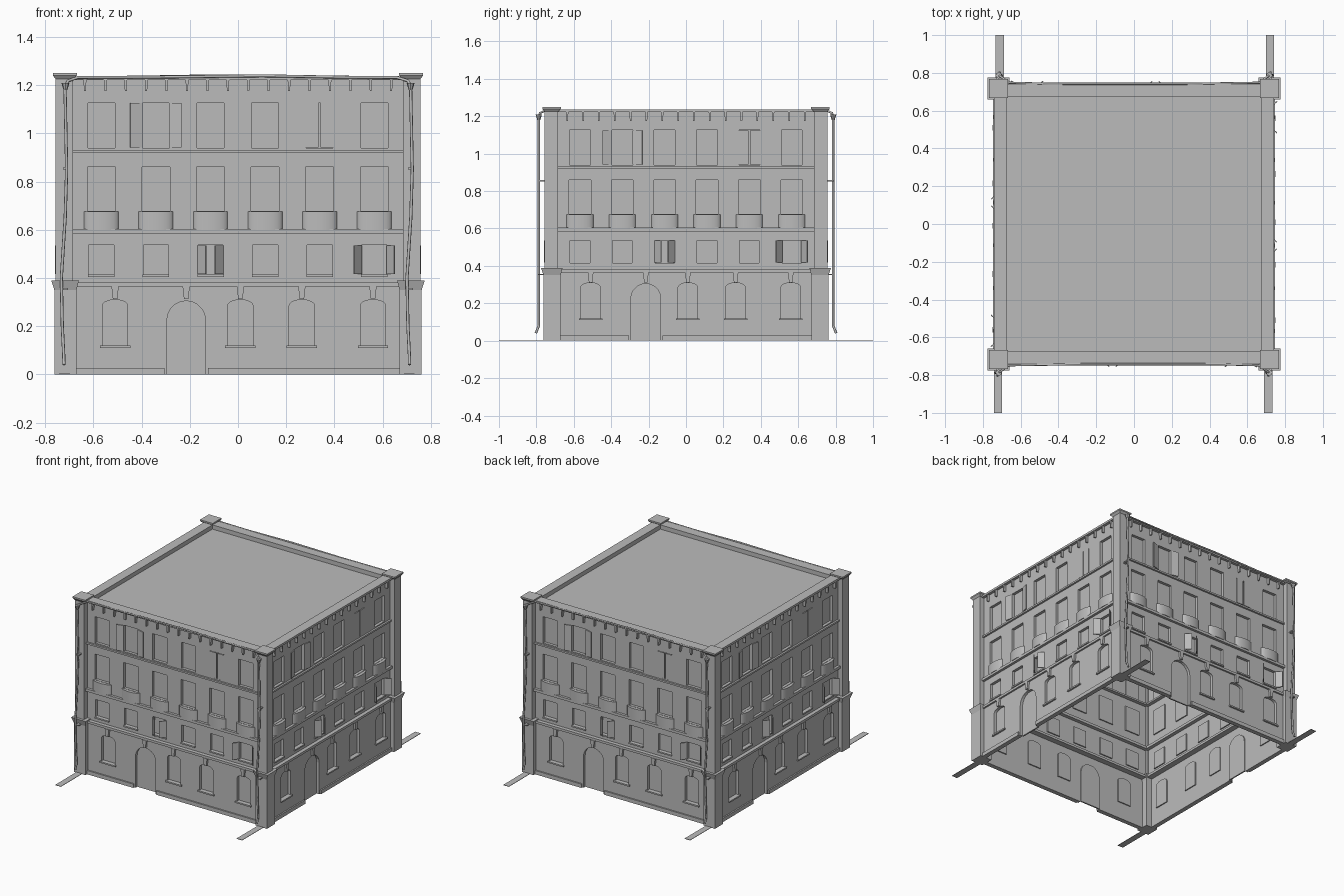
import bpy, bmesh, math
from mathutils import Matrix, Vector

cube = bpy.data.objects.get("Cube")
if cube:
    bpy.data.objects.remove(cube)

stone = bpy.data.materials.new("grey stone")
GREY = (0.5, 0.5, 0.5, 1)
stone.use_nodes = True
stone.diffuse_color = GREY
stone.node_tree.nodes["Principled BSDF"].inputs["Base Color"].default_value = GREY


def prism(bm, pts, y0, y1):
    """Extrude an x-z outline from y0 to y1."""
    a = [bm.verts.new((x, y0, z)) for x, z in pts]
    b = [bm.verts.new((x, y1, z)) for x, z in pts]
    bm.faces.new(a)
    bm.faces.new(b[::-1])
    for i in range(len(pts)):
        j = (i + 1) % len(pts)
        bm.faces.new((a[j], a[i], b[i], b[j]))


def box(bm, x0, x1, y0, y1, z0, z1):
    prism(bm, [(x0, z0), (x1, z0), (x1, z1), (x0, z1)], y0, y1)


def frustum(bm, lo0, hi0, z0, lo1, hi1, z1):
    """Square corner block in the front left corner, tapering with height."""
    rings = []
    for lo, hi, z in ((lo0, hi0, z0), (lo1, hi1, z1)):
        rings.append([bm.verts.new(p) for p in
                      ((lo, -hi, z), (hi, -hi, z), (hi, -lo, z), (lo, -lo, z))])
    a, b = rings
    bm.faces.new(a[::-1])
    bm.faces.new(b)
    for i in range(4):
        j = (i + 1) % 4
        bm.faces.new((a[i], a[j], b[j], b[i]))


def finish(name, bm, turns=4, smooth=False):
    """Repeat the front geometry around the building and make the object."""
    base = bm.verts[:] + bm.edges[:] + bm.faces[:]
    for k in range(1, turns):
        new = bmesh.ops.duplicate(bm, geom=base)["geom"]
        bmesh.ops.rotate(bm, verts=[v for v in new if isinstance(v, bmesh.types.BMVert)],
                         matrix=Matrix.Rotation(math.tau * k / turns, 3, "Z"))
    bmesh.ops.recalc_face_normals(bm, faces=bm.faces)
    mesh = bpy.data.meshes.new(name)
    bm.to_mesh(mesh)
    bm.free()
    mesh.materials.append(stone)
    obj = bpy.data.objects.new(name, mesh)
    bpy.context.collection.objects.link(obj)
    if smooth:
        bpy.ops.object.select_all(action="DESELECT")
        obj.select_set(True)
        bpy.context.view_layer.objects.active = obj
        bpy.ops.object.shade_smooth_by_angle()
    return obj


def rect(cx, w, z0, z1):
    return [(cx - w / 2, z0), (cx + w / 2, z0), (cx + w / 2, z1), (cx - w / 2, z1)]


def arched(cx, w, z0, spring, top, n=10):
    arc = [(cx + w / 2 * math.cos(math.pi * i / n),
            spring + (top - spring) * math.sin(math.pi * i / n)) for i in range(n + 1)]
    return [(cx - w / 2, z0), (cx + w / 2, z0)] + arc


# Opening layout of one side
columns = [-0.567 + 0.2265 * i for i in range(6)]
ground_x = [-0.51, 0.01, 0.265, 0.56]
door_x = -0.215
ground = [arched(x, 0.105, 0.12, 0.285, 0.31) for x in ground_x]
ground.append(arched(door_x, 0.16, -0.01, 0.225, 0.305))
upper = [rect(x, w, z0, z1) for x in columns
         for w, z0, z1 in ((0.105, 0.415, 0.537), (0.116, 0.677, 0.86), (0.112, 0.94, 1.127))]


def wall(name, front, z0, z1, openings):
    """Thin wall cut by its openings, with a pane plate behind each one."""
    bm = bmesh.new()
    box(bm, -0.71, 0.71, front, front + 0.022, z0, z1)
    cut = bmesh.new()
    for pts in openings:
        prism(cut, pts, front - 0.05, front + 0.1)
    body, cutter = finish(name, bm, 1), finish(name + "_cutter", cut, 1)
    cutter.hide_render = True
    mod = body.modifiers.new("openings", "BOOLEAN")
    mod.operation, mod.solver, mod.object = "DIFFERENCE", "EXACT", cutter
    graph = bpy.context.evaluated_depsgraph_get()
    mesh = bpy.data.meshes.new_from_object(body.evaluated_get(graph))
    bm = bmesh.new()
    bm.from_mesh(mesh)
    for o in (body, cutter):
        bpy.data.objects.remove(o)
    finish(name, bm)
    panes = bmesh.new()
    for pts in openings:
        prism(panes, [(x, max(z, 0.0)) for x, z in pts], front + 0.02, front + 0.03)
    finish(name + "_panes", panes)


wall("ground_wall", -0.735, 0, 0.37, ground)
wall("upper_wall", -0.72, 0.37, 1.23, upper)

# Corner pillars with flared collars and caps
bm = bmesh.new()
frustum(bm, 0.67, 0.762, 0, 0.67, 0.762, 0.35)
frustum(bm, 0.67, 0.762, 0.35, 0.66, 0.775, 0.39)
frustum(bm, 0.685, 0.757, 0.39, 0.685, 0.757, 1.225)
frustum(bm, 0.685, 0.757, 1.225, 0.668, 0.768, 1.24)
frustum(bm, 0.668, 0.768, 1.24, 0.668, 0.768, 1.25)
finish("corner_pillars", bm)

# Storey bands, parapet and plinth
bm = bmesh.new()
for front, z0, z1 in ((0.747, 0.365, 0.382), (0.738, 0.585, 0.604),
                      (0.733, 0.92, 0.932), (0.74, 1.222, 1.237)):
    box(bm, -0.69, 0.69, -front, -0.672, z0, z1)
box(bm, -0.69, 0.69, -0.7, -0.675, 1.18, 1.23)
finish("storey_bands", bm)
bm = bmesh.new()
for x0, x1 in ((-0.68, -0.305), (-0.125, 0.68)):
    box(bm, x0, x1, -0.745, -0.72, 0, 0.027)
finish("plinth", bm)

# Corbels under the cornice, tapered at the foot
bm = bmesh.new()
for i in range(16):
    x = -0.635 + i * 0.0847
    prism(bm, [(x - 0.004, 1.175), (x + 0.004, 1.175), (x + 0.006, 1.225), (x - 0.006, 1.225)],
          -0.738, -0.715)
finish("corbels", bm)

# Window sills and keystones
bm = bmesh.new()
for x in ground_x:
    box(bm, x - 0.063, x + 0.063, -0.747, -0.725, 0.11, 0.12)
for x in columns:
    box(bm, x - 0.055, x + 0.055, -0.728, -0.71, 0.405, 0.415)
finish("window_sills", bm)
bm = bmesh.new()
for x in ground_x + [door_x]:
    prism(bm, [(x - 0.009, 0.312), (x + 0.009, 0.312), (x + 0.015, 0.365), (x - 0.015, 0.365)],
          -0.75, -0.725)
finish("keystones", bm)

# Shallow curved balconies
bm = bmesh.new()
for x in columns:
    n = 12
    lower, top = ([bm.verts.new((x + 0.073 * math.cos(math.pi * i / n),
                                 -0.715 - 0.028 * math.sin(math.pi * i / n), z))
                   for i in range(n + 1)] for z in (0.6, 0.675))
    bm.faces.new(lower)
    bm.faces.new(top)
    for i in range(n):
        bm.faces.new((lower[i], lower[i + 1], top[i + 1], top[i]))
finish("balconies", bm, smooth=True)

# Shutter pairs: column, opening width, height range, swing angle
bm = bmesh.new()
for col, w, z0, z1, angle in ((2, 0.105, 0.417, 0.535, 45), (5, 0.105, 0.417, 0.535, 130),
                              (1, 0.112, 0.942, 1.125, 165), (4, 0.112, 0.942, 1.125, 0)):
    for side in (-1, 1):
        leaf = bmesh.ops.create_cube(bm, size=1)["verts"]
        length = w / 2 - 0.004
        for v in leaf:
            v.co = Vector(((v.co.x + 0.5) * length, v.co.y * 0.006, z0 + (v.co.z + 0.5) * (z1 - z0)))
        bmesh.ops.rotate(bm, verts=leaf, matrix=Matrix.Rotation(-math.radians(angle), 3, "Z"))
        for v in leaf:
            v.co.x = columns[col] + side * (w / 2 - v.co.x)
            v.co.y -= 0.72
finish("shutters", bm)

# Flat roof
bm = bmesh.new()
box(bm, -0.69, 0.69, -0.69, 0.69, 1.19, 1.205)
finish("roof", bm, 1)

# Rain heads, pipe clips and ground channels, front and back
bm = bmesh.new()
for x in (-0.716, 0.716):
    bmesh.ops.create_cone(bm, cap_ends=True, segments=8, radius1=0.008, radius2=0.017, depth=0.03,
                          matrix=Matrix.Translation((x, -0.787, 1.195)))
    for z in (0.35, 0.85):
        box(bm, x - 0.011, x + 0.011, -0.79, -0.75, z, z + 0.008)
finish("rain_heads_and_clips", bm, 2)
bm = bmesh.new()
for x in (-0.72, 0.711):
    box(bm, x - 0.022, x + 0.022, -1, -0.74, 0, 0.003)
finish("ground_channels", bm, 2)


def pipe(name, pts, radius):
    for turn in (1, -1):
        curve = bpy.data.curves.new(name, "CURVE")
        curve.dimensions = "3D"
        curve.bevel_depth, curve.bevel_resolution, curve.use_fill_caps = radius, 2, True
        spline = curve.splines.new("POLY")
        spline.points.add(len(pts) - 1)
        for p, (x, y, z) in zip(spline.points, pts):
            p.co = (x * turn, y * turn, z, 1)
        curve.materials.append(stone)
        bpy.context.collection.objects.link(bpy.data.objects.new(name, curve))


# Crooked drainpipes and the gutter feeding them
for x in (-0.723, 0.711):
    pipe("drainpipe", [(x + 0.005, -0.787, 1.2), (x + 0.012, -0.787, 0.85), (x + 0.006, -0.787, 0.65),
                       (x - 0.01, -0.787, 0.4), (x - 0.006, -0.787, 0.2), (x, -0.787, 0.08),
                       (x + 0.001, -0.803, 0.04)], 0.0065)
pipe("gutter", [(-0.716, -0.787, 1.2), (-0.705, -0.78, 1.218), (-0.665, -0.748, 1.232), (-0.3, -0.742, 1.234),
                (0.1, -0.742, 1.239), (0.45, -0.742, 1.233), (0.66, -0.748, 1.232),
                (0.705, -0.78, 1.218), (0.716, -0.787, 1.2)], 0.006)
